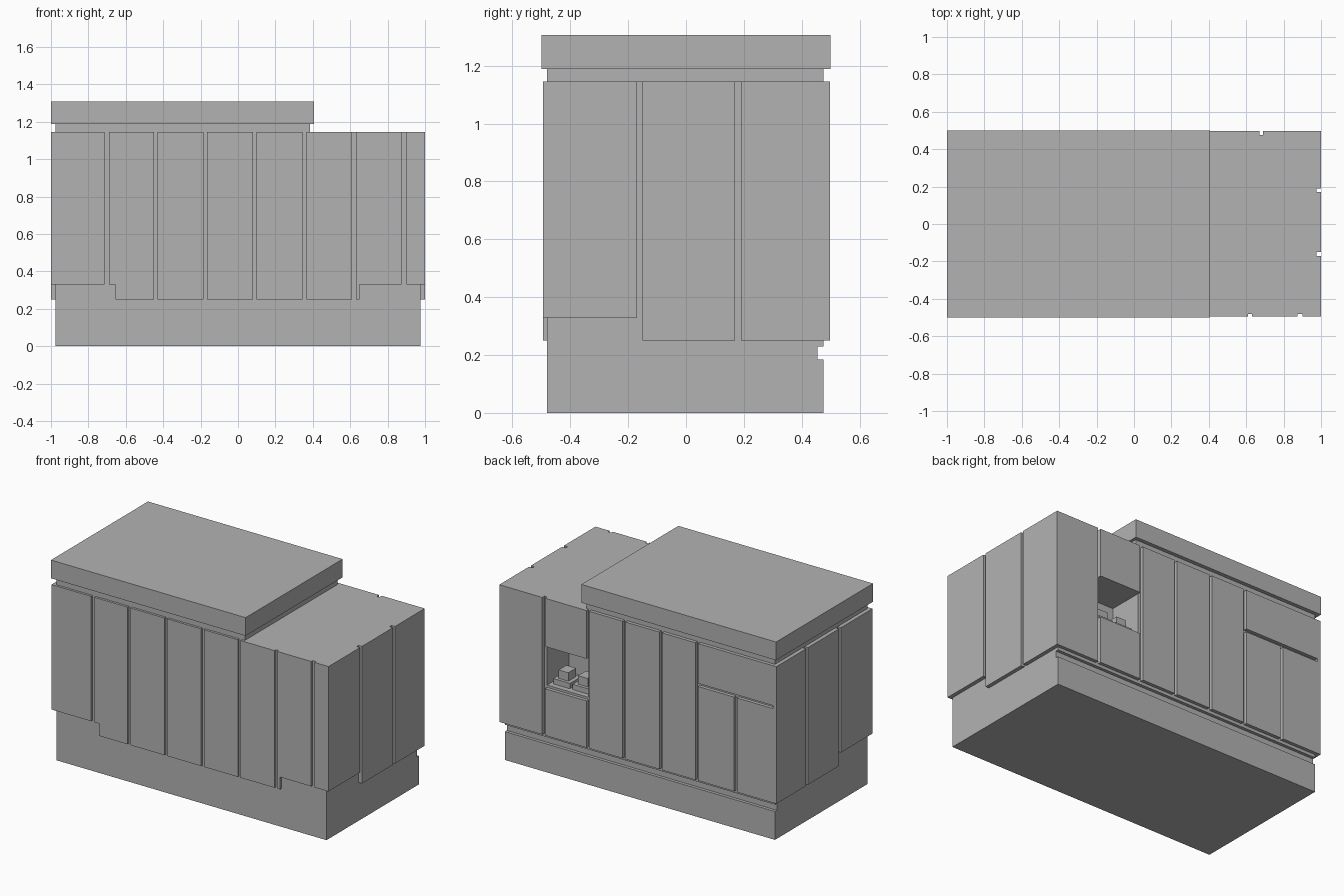
import bpy
import bmesh

if "Cube" in bpy.data.objects:
    bpy.data.objects.remove(bpy.data.objects["Cube"], do_unlink=True)

grey = bpy.data.materials.new("plain grey")
grey.use_nodes = True
colour = (0.45, 0.45, 0.45, 1)
grey.diffuse_color = colour
grey.node_tree.nodes["Principled BSDF"].inputs["Base Color"].default_value = colour


def prism(name, outline, start, depth):
    """Extrude a flat outline of 3D points along a depth vector."""
    bm = bmesh.new()
    face = bm.faces.new([bm.verts.new(p) for p in outline])
    new = bmesh.ops.extrude_face_region(bm, geom=[face])["geom"]
    bmesh.ops.translate(bm, vec=depth, verts=[v for v in new if isinstance(v, bmesh.types.BMVert)])
    bmesh.ops.recalc_face_normals(bm, faces=bm.faces)
    mesh = bpy.data.meshes.new(name)
    bm.to_mesh(mesh)
    bm.free()
    obj = bpy.data.objects.new(name, mesh)
    obj.location = start
    mesh.materials.append(grey)
    bpy.context.scene.collection.objects.link(obj)
    return obj


def box(name, x0, x1, y0, y1, z0, z1):
    outline = [(0, 0, 0), (x1 - x0, 0, 0), (x1 - x0, y1 - y0, 0), (0, y1 - y0, 0)]
    return prism(name, outline, (x0, y0, z0), (0, 0, z1 - z0))


# Main dimensions
CORE_X, FRONT, BACK = 0.975, -0.48, 0.475
FACE_FRONT, FACE_BACK = -0.495, 0.497
LOW, HIGH, TOP = 0.25, 0.33, 1.145
NICHE = dict(x0=0.37, x1=0.67, z0=0.57, z1=0.83)

# Core body, with a drip groove along the back
profile = [(FRONT, 0), (BACK, 0), (BACK, 0.185), (0.455, 0.185),
           (0.455, 0.23), (BACK, 0.23), (BACK, TOP), (FRONT, TOP)]
core = prism("core_body", [(0, y, z) for y, z in profile], (-CORE_X, 0, 0), (2 * CORE_X, 0, 0))

# Open niche in the back
cutter = box("niche_cutter", y0=0.25, y1=0.6, **NICHE)
cutter.hide_render = True
cutter.hide_viewport = True
cutter.display_type = 'WIRE'
cut = core.modifiers.new("niche", 'BOOLEAN')
cut.operation = 'DIFFERENCE'
cut.solver = 'EXACT'
cut.object = cutter

# Raised roof slab on a recessed neck
box("roof_neck", -CORE_X, 0.385, FRONT, BACK, TOP, 1.188)
box("roof_slab", -1, 0.405, -0.5, 0.5, 1.188, 1.307)

# Front cladding panels; the outer ones stop higher, two are notched
edges = [(-CORE_X, -0.715), (-0.69, -0.45), (-0.43, -0.185), (-0.165, 0.08),
         (0.10, 0.345), (0.365, 0.61), (0.63, 0.875), (0.90, CORE_X)]
for i, (x0, x1) in enumerate(edges):
    outline = [(x0, LOW), (x1, LOW), (x1, TOP), (x0, TOP)]
    if i in (0, 7):
        outline[:2] = [(x0, HIGH), (x1, HIGH)]
    elif i == 1:
        outline[:1] = [(x0, HIGH), (-0.655, HIGH), (-0.655, LOW)]
    elif i == 6:
        outline[1:2] = [(0.65, LOW), (0.65, HIGH), (x1, HIGH)]
    prism(f"front_panel_{i + 1}", [(x, 0, z) for x, z in outline],
          (0, FACE_FRONT, 0), (0, FRONT - FACE_FRONT, 0))

# Side cladding panels, the same on both ends
for side, x0 in (("left", CORE_X), ("right", -1)):
    for part, y0, y1, z0 in (("front", FACE_FRONT, -0.17, HIGH),
                             ("middle", -0.15, 0.17, LOW),
                             ("rear", 0.19, FACE_BACK, LOW)):
        box(f"{side}_{part}_panel", x0, x0 + 0.025, y0, y1, z0, TOP)

# Back cladding panels
back_panels = {
    "back_corner_panel": (0.69, CORE_X, LOW, TOP),
    "above_niche_panel": (0.37, 0.67, NICHE["z1"], TOP),
    "below_niche_panel": (0.37, 0.67, LOW, 0.555),
    "back_panel_1": (0.11, 0.35, LOW, TOP),
    "back_panel_2": (-0.155, 0.09, LOW, TOP),
    "back_panel_3": (-0.415, -0.175, LOW, TOP),
    "back_upper_panel": (-CORE_X, -0.435, 0.885, TOP),
    "back_lower_panel_1": (-0.695, -0.435, LOW, 0.865),
    "back_lower_panel_2": (-CORE_X, -0.715, LOW, 0.865),
}
for name, (x0, x1, z0, z1) in back_panels.items():
    box(name, x0, x1, BACK, FACE_BACK, z0, z1)

# Stepped blocks standing in the niche
for i, x in enumerate((0.59, 0.45)):
    box(f"niche_block_base_{i + 1}", x - 0.06, x + 0.06, 0.32, 0.44, NICHE["z0"], 0.605)
    box(f"niche_block_top_{i + 1}", x - 0.035, x + 0.035, 0.34, 0.42, 0.605, 0.66)
